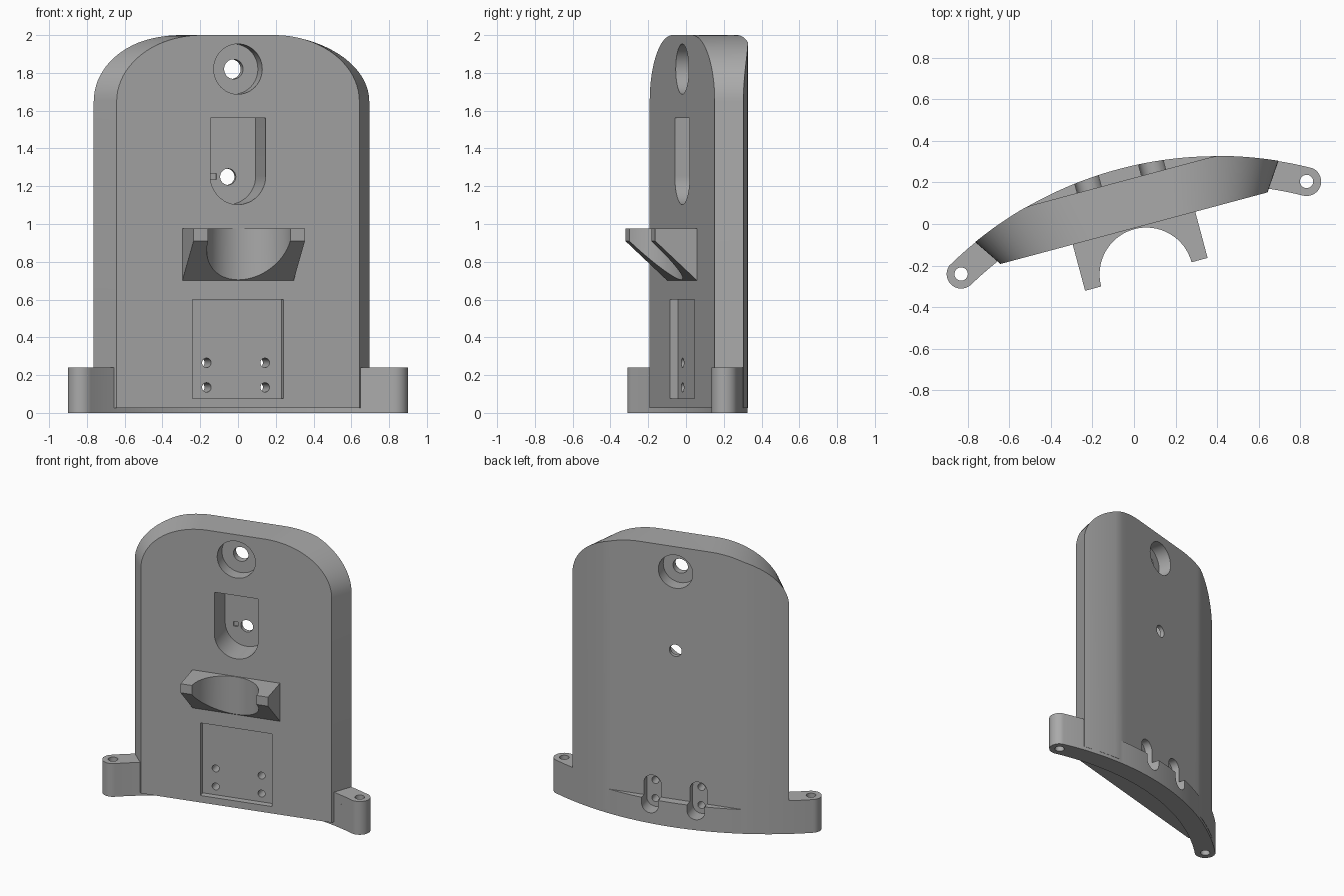
import bpy, bmesh
from math import sin, cos, pi, radians, sqrt

cube = bpy.data.objects.get("Cube")
if cube:
    bpy.data.objects.remove(cube, do_unlink=True)

TURN, SHIFT = radians(15), -0.02       # the whole part is turned about z
ARC_Y, ARC_R = -1.545, 1.84            # curved back, seen from above
TAB_R, TAB_ANGLE = 0.07, radians(29.07)
MID_R = ARC_R - TAB_R

grey = bpy.data.materials.new("plain_grey")
grey.use_nodes = True
grey.diffuse_color = (0.4, 0.4, 0.4, 1)
grey.node_tree.nodes["Principled BSDF"].inputs["Base Color"].default_value = (0.4, 0.4, 0.4, 1)


def make(name, bm):
    bmesh.ops.recalc_face_normals(bm, faces=bm.faces)
    mesh = bpy.data.meshes.new(name)
    bm.to_mesh(mesh)
    bm.free()
    mesh.materials.append(grey)
    ob = bpy.data.objects.new(name, mesh)
    bpy.context.collection.objects.link(ob)
    return ob


def prism(name, pts, lo, hi, axis):
    """Extrude a flat outline along one axis."""
    place = {"x": lambda a, b, c: (c, a, b),
             "y": lambda a, b, c: (a, c, b),
             "z": lambda a, b, c: (a, b, c)}[axis]
    bm = bmesh.new()
    near = [bm.verts.new(place(a, b, lo)) for a, b in pts]
    far = [bm.verts.new(place(a, b, hi)) for a, b in pts]
    bm.faces.new(near)
    bm.faces.new(far)
    for i in range(len(pts)):
        j = (i + 1) % len(pts)
        bm.faces.new((near[i], near[j], far[j], far[i]))
    return make(name, bm)


def arc(cx, cy, r, start, end, n):
    return [(cx + r * cos(start + (end - start) * i / n),
             cy + r * sin(start + (end - start) * i / n)) for i in range(n + 1)]


def circle(cx, cy, r, n=40):
    return arc(cx, cy, r, 0, 2 * pi, n)[:-1]


def rect(x0, x1, z0, z1):
    return [(x0, z0), (x1, z0), (x1, z1), (x0, z1)]


def combine(ob, tool, operation):
    """Apply a boolean and remove the tool object."""
    mod = ob.modifiers.new("bool", "BOOLEAN")
    mod.object, mod.operation, mod.solver = tool, operation, "EXACT"
    graph = bpy.context.evaluated_depsgraph_get()
    graph.update()
    mesh = bpy.data.meshes.new_from_object(ob.evaluated_get(graph))
    ob.modifiers.clear()
    ob.data = mesh
    bpy.data.objects.remove(tool, do_unlink=True)


def top_outline(flat, half, n=20):
    """Rounded top edge, from left to right."""
    side = [(flat + (half - flat) * cos(pi / 2 * i / n), 1.65 + 0.35 * sin(pi / 2 * i / n))
            for i in range(n + 1)]
    return [(-x, z) for x, z in side] + side[::-1]


# Shield: flat front, curved back with a flat middle, flared edge
def back_y(x):
    return min(0.234, ARC_Y + sqrt(ARC_R ** 2 - x * x))


bm = bmesh.new()
columns = []
for (fx, fz), (bx, bz) in zip(top_outline(0.2, 0.665), top_outline(0.25, 0.755)):
    columns.append([bm.verts.new(p) for p in (
        (fx, 0, 0.025), (fx, 0, fz), (bx, back_y(bx), bz), (bx, back_y(bx), 0.025))])
for a, b in zip(columns, columns[1:]):
    for i in range(4):
        j = (i + 1) % 4
        bm.faces.new((a[i], a[j], b[j], b[i]))
bm.faces.new(columns[0])
bm.faces.new(columns[-1])
shield = make("shield_with_mounts", bm)


# Curved foot band and the taller rounded tabs at its ends
def band(name, a0, a1, height, round_end):
    ro, ri = ARC_R - 0.0015, MID_R - TAB_R
    n = 48
    outer = arc(0, ARC_Y, ro, pi / 2 - a0, pi / 2 - a1, n)
    inner = arc(0, ARC_Y, ri, pi / 2 - a1, pi / 2 - a0, n)
    tip = []
    if round_end:
        d = pi / 2 - a1
        tip = arc(MID_R * cos(d), ARC_Y + MID_R * sin(d), TAB_R, d, d - pi, 16)[1:-1]
    return prism(name, outer + tip + inner, 0, height, "z")


combine(shield, band("foot_band", -radians(26), radians(26), 0.175, False), "UNION")
for side in (-1, 1):
    tab = band("tab", radians(22), TAB_ANGLE, 0.24, True)
    if side < 0:
        for v in tab.data.vertices:
            v.co.x *= -1
        tab.data.flip_normals()
    x, y = side * MID_R * sin(TAB_ANGLE), ARC_Y + MID_R * cos(TAB_ANGLE)
    combine(tab, prism("tab_hole", circle(x, y, 0.032, 24), -0.1, 0.4, "z"), "DIFFERENCE")
    combine(shield, tab, "UNION")

# Cradle bracket with a sloping underside and a round seat
cradle = prism("cradle", [(-0.23, 0.975), (0.05, 0.975), (0.05, 0.70), (0, 0.70), (-0.23, 0.91)],
               -0.305, 0.305, "x")
combine(cradle, prism("seat", circle(0, -0.23, 0.225, 64), 0.5, 1.2, "z"), "DIFFERENCE")
combine(shield, cradle, "UNION")


def cut(pts, lo, hi):
    combine(shield, prism("cutter", pts, lo, hi, "y"), "DIFFERENCE")


# Upper hole, counterbored from both sides
cut(circle(0, 1.82, 0.133, 48), -0.1, 0.09)
cut(circle(0, 1.82, 0.12, 48), 0.14, 0.5)
cut(circle(0, 1.82, 0.052), -0.1, 0.5)

# Round-bottomed pocket with a hole and a small slit
cut([(0.152, 1.56), (-0.152, 1.56)] + arc(0, 1.255, 0.152, pi, 2 * pi, 24), -0.1, 0.205)
cut(circle(0, 1.25, 0.043), -0.1, 0.5)
cut(rect(-0.095, -0.063, 1.235, 1.268), 0.1, 0.218)

# Lower plate recess, screw holes and the slots behind them
cut(rect(-0.25, 0.25, 0.075, 0.60), -0.1, 0.045)
for x in (-0.16, 0.16):
    cut(arc(x, 0.265, 0.06, 0, pi, 16) + arc(x, 0.135, 0.06, pi, 2 * pi, 16), 0.18, 0.5)
    for z in (0.135, 0.265):
        cut(circle(x, z, 0.025, 24), -0.1, 0.3)

# Final placement and shading
shield.rotation_euler.z = TURN
shield.location.y = SHIFT
bpy.ops.object.select_all(action="DESELECT")
shield.select_set(True)
bpy.context.view_layer.objects.active = shield
bpy.ops.object.shade_smooth_by_angle(angle=radians(25))
